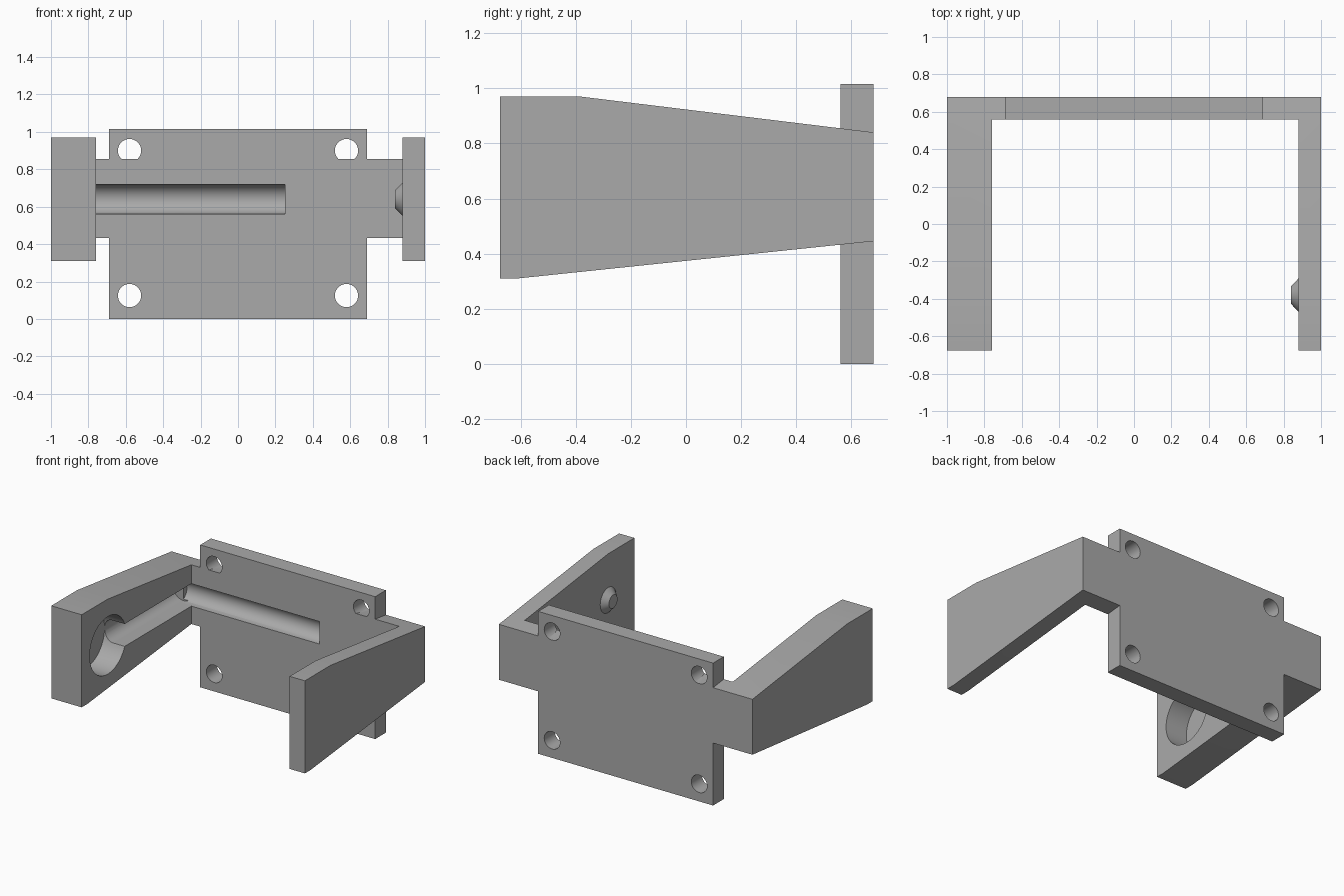
import bpy, bmesh, math
from mathutils import Matrix, Vector

if "Cube" in bpy.data.objects:
    bpy.data.objects.remove(bpy.data.objects["Cube"])

gray = bpy.data.materials.new("plain_gray")
gray.use_nodes = True
tone = (0.4, 0.4, 0.4, 1)
gray.diffuse_color = tone
gray.node_tree.nodes["Principled BSDF"].inputs["Base Color"].default_value = tone


def finish(name, bm):
    bmesh.ops.recalc_face_normals(bm, faces=bm.faces)
    mesh = bpy.data.meshes.new(name)
    bm.to_mesh(mesh)
    bm.free()
    mesh.materials.append(gray)
    obj = bpy.data.objects.new(name, mesh)
    bpy.context.collection.objects.link(obj)
    return obj


def box(name, low, high):
    bm = bmesh.new()
    bmesh.ops.create_cube(bm, size=1)
    low, high = Vector(low), Vector(high)
    for v in bm.verts:
        v.co = (low + high) / 2 + v.co * (high - low)
    return finish(name, bm)


def rod(name, start, end, r1, r2=None, sides=48):
    start, end = Vector(start), Vector(end)
    axis = end - start
    bm = bmesh.new()
    turn = axis.to_track_quat('Z', 'Y').to_matrix().to_4x4()
    bmesh.ops.create_cone(bm, cap_ends=True, segments=sides, radius1=r1,
                          radius2=r1 if r2 is None else r2, depth=axis.length,
                          matrix=Matrix.Translation((start + end) / 2) @ turn)
    return finish(name, bm)


def prism(name, profile, x0, x1):
    bm = bmesh.new()
    face = bm.faces.new([bm.verts.new((x0, y, z)) for y, z in profile])
    out = bmesh.ops.extrude_face_region(bm, geom=[face])
    bmesh.ops.translate(bm, vec=(x1 - x0, 0, 0),
                        verts=[g for g in out["geom"] if isinstance(g, bmesh.types.BMVert)])
    return finish(name, bm)


def combine(target, tool, operation):
    mod = target.modifiers.new("combine", 'BOOLEAN')
    mod.operation, mod.solver, mod.object = operation, 'EXACT', tool
    bpy.context.view_layer.objects.active = target
    bpy.ops.object.modifier_apply(modifier=mod.name)
    bpy.data.objects.remove(tool)


# Tapered arms joined by the rear crossbar
side = [(-.675, .31), (-.61, .31), (.68, .445), (.68, .84), (-.385, .97), (-.675, .97)]
bracket = prism("bracket", side, -1, 1)
combine(bracket, box("arm_gap", (-.76, -1, -1), (.88, .56, 2)), 'DIFFERENCE')

# Mounting plate with four screw holes
plate = box("mounting_plate", (-.69, .56, 0), (.69, .68, 1.015))
for x in (-.58, .58):
    for z in (.125, .9):
        combine(plate, rod("screw_hole", (x, .4, z), (x, .8, z), .062), 'DIFFERENCE')
combine(bracket, plate, 'UNION')

# Round pocket and cable channel in the thick arm, then along the plate
mid, width, floor = .64, .08, -.93
pivot_y = -.38
combine(bracket, rod("pocket", (floor, pivot_y, mid), (-.7, pivot_y, mid), .205, sides=64), 'DIFFERENCE')
combine(bracket, box("arm_channel", (floor + width, pivot_y, mid - width),
                     (-.7, .56, mid + width)), 'DIFFERENCE')
combine(bracket, rod("arm_channel_floor", (floor + width, pivot_y, mid),
                     (floor + width, .6, mid), width), 'DIFFERENCE')
combine(bracket, rod("plate_channel", (floor + width, .56, mid), (.25, .56, mid), width), 'DIFFERENCE')

# Conical pivot on the thin arm
combine(bracket, rod("pivot", (.9, pivot_y, mid), (.84, pivot_y, mid), .11, .048), 'UNION')

bpy.ops.object.select_all(action='DESELECT')
bracket.select_set(True)
bpy.context.view_layer.objects.active = bracket
bpy.ops.object.shade_smooth_by_angle(angle=math.radians(30))
